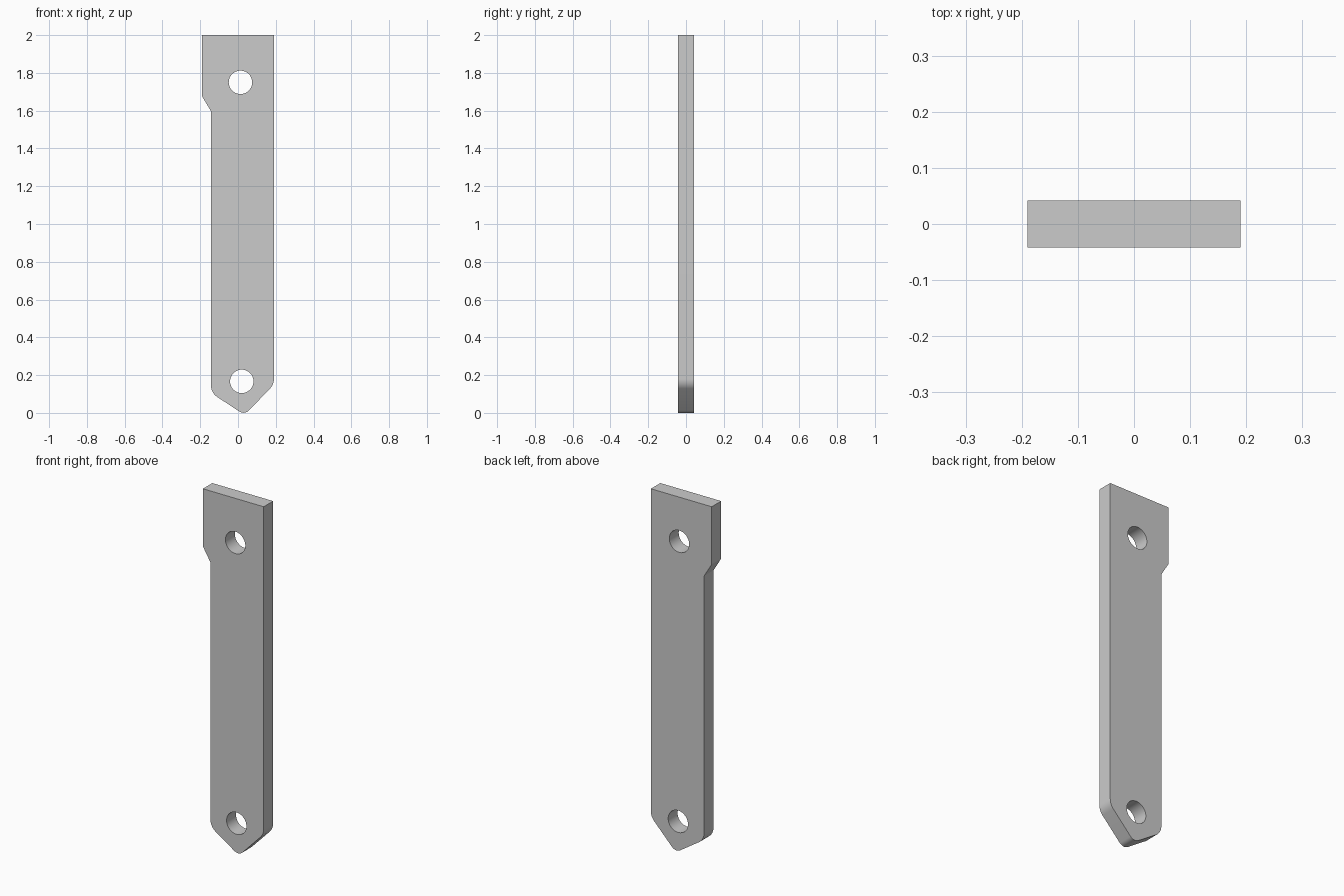
import bpy, bmesh
from math import cos, sin, tan, pi
from mathutils import Vector

if "Cube" in bpy.data.objects:
    bpy.data.objects.remove(bpy.data.objects["Cube"])

HALF = 0.042  # half thickness

# Outline corners: x, z, fillet radius
OUTLINE = [(-0.19, 2.0, 0), (-0.19, 1.675, 0), (-0.143, 1.597, 0),
           (-0.143, 0.106, 0.075), (0.035, -0.011, 0.04),
           (0.19, 0.15, 0.075), (0.19, 2.0, 0)]
HOLES = [(0.013, 1.75, 0.062), (0.02, 0.167, 0.062)]


def rounded(corners, steps=10):
    pts = []
    for i, (x, z, r) in enumerate(corners):
        p = Vector((x, z))
        if not r:
            pts.append(p)
            continue
        a = (Vector(corners[i - 1][:2]) - p).normalized()
        b = (Vector(corners[(i + 1) % len(corners)][:2]) - p).normalized()
        half = a.angle(b) / 2
        centre = p + (a + b).normalized() * (r / sin(half))
        start = p + a * (r / tan(half)) - centre
        end = p + b * (r / tan(half)) - centre
        sweep = pi - 2 * half
        for k in range(steps + 1):
            t = k / steps
            pts.append(centre + (start * sin((1 - t) * sweep)
                                 + end * sin(t * sweep)) / sin(sweep))
    return pts


def circle(x, z, r, n=48):
    return [Vector((x + r * cos(2 * pi * k / n), z + r * sin(2 * pi * k / n)))
            for k in range(n)]


# Flat profile with both pin holes, extruded through the thickness
bm = bmesh.new()
for loop in [rounded(OUTLINE)] + [circle(*h) for h in HOLES]:
    vs = [bm.verts.new((p.x, -HALF, p.y)) for p in loop]
    for i, v in enumerate(vs):
        bm.edges.new((vs[i - 1], v))
bmesh.ops.triangle_fill(bm, edges=bm.edges[:], use_beauty=True, normal=(0, -1, 0))
front = bm.faces[:]
back = bmesh.ops.extrude_face_region(bm, geom=front, use_keep_orig=True)["geom"]
bmesh.ops.translate(bm, vec=(0, 2 * HALF, 0),
                    verts=[g for g in back if isinstance(g, bmesh.types.BMVert)])
bmesh.ops.recalc_face_normals(bm, faces=bm.faces[:])

mesh = bpy.data.meshes.new("link_bar")
bm.to_mesh(mesh)
bm.free()
bar = bpy.data.objects.new("link_bar", mesh)
bpy.context.collection.objects.link(bar)

# Smooth fillets and hole walls, crisp rims
bpy.context.view_layer.objects.active = bar
bar.select_set(True)
bpy.ops.object.shade_smooth_by_angle(angle=0.5)
